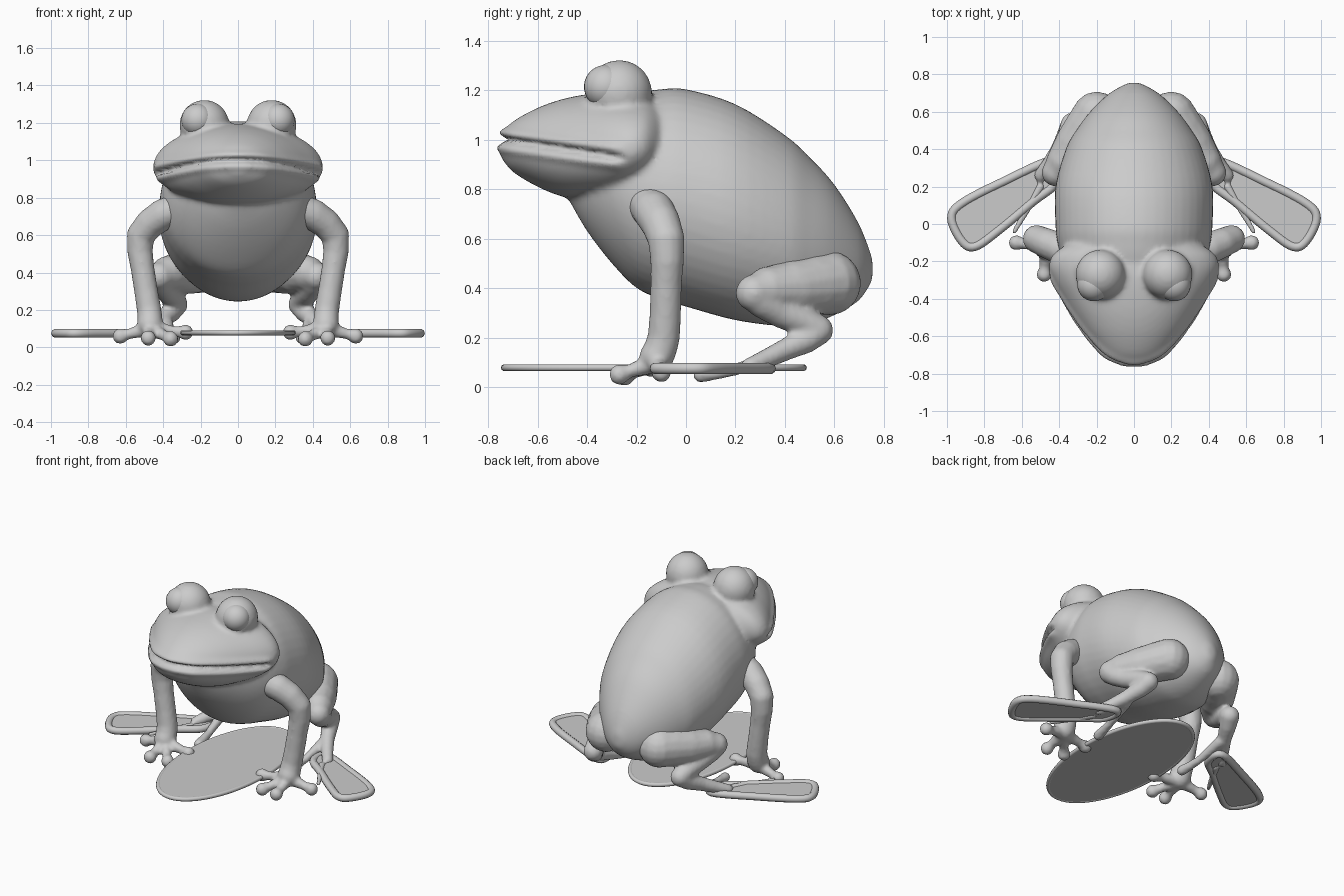
import bpy, bmesh, math
from mathutils import Vector, Matrix

if "Cube" in bpy.data.objects:
    bpy.data.objects.remove(bpy.data.objects["Cube"], do_unlink=True)

# One plain clay colour
clay = bpy.data.materials.new("grey clay")
clay.use_nodes = True
colour = (0.6, 0.6, 0.6, 1)
clay.diffuse_color = colour
clay.node_tree.nodes["Principled BSDF"].inputs["Base Color"].default_value = colour


def finish(bm, name):
    bmesh.ops.recalc_face_normals(bm, faces=bm.faces)
    mesh = bpy.data.meshes.new(name)
    bm.to_mesh(mesh)
    bm.free()
    mesh.materials.append(clay)
    obj = bpy.data.objects.new(name, mesh)
    bpy.context.collection.objects.link(obj)
    for poly in mesh.polygons:
        poly.use_smooth = len(poly.vertices) <= 4
    return obj


def fuse(obj, voxel, passes):
    """Weld overlapping volumes into one skin and relax it."""
    remesh = obj.modifiers.new("weld", "REMESH")
    remesh.mode = "VOXEL"
    remesh.voxel_size = voxel
    remesh.use_smooth_shade = True
    relax = obj.modifiers.new("relax", "SMOOTH")
    relax.factor = 0.5
    relax.iterations = passes


def mirror(obj):
    both = obj.modifiers.new("both sides", "MIRROR")
    both.use_mirror_merge = False


def ball(bm, centre, radius, segments=14):
    bmesh.ops.create_uvsphere(bm, u_segments=segments, v_segments=segments * 2 // 3,
                              radius=radius, matrix=Matrix.Translation(centre))


def curve_value(keys, i, t):
    """Smooth interpolation between neighbouring sections."""
    p = [Vector(keys[min(max(i + k, 0), len(keys) - 1)]) for k in (-1, 0, 1, 2)]
    m0, m1 = (p[2] - p[0]) / 2, (p[3] - p[1]) / 2
    d = p[2] - p[1]
    return p[1] + m0 * t + (3 * d - 2 * m0 - m1) * t**2 + (m0 + m1 - 2 * d) * t**3


def chain(bm, keys):
    """Tapered limb of cones and joints through keys given as (x, y, z, radius)."""
    points = [curve_value(keys, i, t) for i in range(len(keys) - 1) for t in (0, 0.5)]
    points.append(Vector(keys[-1]))
    for p in points:
        ball(bm, p.to_3d(), p.w)
    for a, b in zip(points, points[1:]):
        start, end = a.to_3d(), b.to_3d()
        span = end - start
        turn = span.to_track_quat("Z", "Y").to_matrix().to_4x4()
        bmesh.ops.create_cone(bm, cap_ends=True, segments=14, radius1=a.w, radius2=b.w,
                              depth=span.length, matrix=Matrix.Translation((start + end) / 2) @ turn)


def loft(bm, keys, level, sides=48, steps=4):
    """Egg-shaped sections along y: (y, half width, bottom, top)."""
    sections = [curve_value(keys, i, s / steps) for i in range(len(keys) - 1) for s in range(steps)]
    sections.append(Vector(keys[-1]))
    rings = []
    for y, width, low, high in sections:
        mid = low + (high - low) * level
        ring = []
        for k in range(sides):
            a = math.tau * k / sides
            reach = high - mid if math.sin(a) > 0 else mid - low
            ring.append(bm.verts.new((width * math.cos(a), y, mid + reach * math.sin(a))))
        rings.append(ring)
    for r, s in zip(rings, rings[1:]):
        for k in range(sides):
            n = (k + 1) % sides
            bm.faces.new((r[k], r[n], s[n], s[k]))
    bm.faces.new(rings[0])
    bm.faces.new(rings[-1])


# Torso, head and eye mounds welded together
torso = [(-.47, .10, .75, .95), (-.4, .22, .63, 1.1), (-.3, .32, .5, 1.15),
         (-.2, .38, .4, 1.19), (-.1, .41, .355, 1.205), (0, .42, .325, 1.205),
         (.2, .42, .27, 1.145), (.4, .365, .245, 1.02), (.5, .31, .255, .93),
         (.6, .235, .29, .82), (.7, .13, .35, .66), (.755, .03, .43, .52)]
head = [(-.75, .05, .93, 1.02), (-.7, .16, .87, 1.075), (-.6, .25, .81, 1.13),
        (-.5, .32, .77, 1.165), (-.4, .38, .755, 1.185), (-.3, .435, .755, 1.195),
        (-.22, .455, .78, 1.19), (-.15, .42, .81, 1.18), (-.08, .3, .86, 1.14)]
bm = bmesh.new()
loft(bm, torso, .48)
loft(bm, head, .44)
for side in (-1, 1):
    ball(bm, (side * .18, -.27, 1.19), .133, 28)
body = finish(bm, "body")
fuse(body, .014, 6)
graph = bpy.context.evaluated_depsgraph_get()
skin = bpy.data.meshes.new_from_object(body.evaluated_get(graph))
body.modifiers.clear()
body.data = skin
skin.materials.clear()
skin.materials.append(clay)

# Mouth: a groove pressed between two raised lips
for v in skin.vertices:
    x, y, z = v.co
    if y < -.24 and .8 < z < 1.1:
        gap = z - (1 - .15 * (y + .74))
        fade = min(1, (-.24 - y) / .06)
        press = .03 * math.exp(-(gap / .013) ** 2) - .014 * math.exp(-((abs(gap) - .035) / .02) ** 2)
        inward = Vector((-x, -.2 - y, 0)).normalized()
        v.co += inward * press * fade

# Eyeballs
bm = bmesh.new()
ball(bm, (.215, -.325, 1.215), .088, 28)
mirror(finish(bm, "eyeballs"))

# Front legs with spread, round-tipped fingers
bm = bmesh.new()
chain(bm, [(.3, -.16, .74, .08), (.4, -.13, .71, .085), (.52, -.08, .6, .075),
           (.51, -.08, .42, .064), (.475, -.09, .2, .066), (.47, -.12, .12, .07)])
for x, y, z in ((.63, -.1, .06), (.48, -.27, .05), (.36, -.25, .045), (.28, -.14, .08)):
    tip = Vector((x, y, z))
    palm = Vector((.47, -.12, .1))
    chain(bm, [(*palm, .045), (*palm.lerp(tip, .7), .028), (*tip, .042)])
front_legs = finish(bm, "front_legs")
fuse(front_legs, .012, 4)
mirror(front_legs)

# Hind legs: thigh, folded shank and ankle
bm = bmesh.new()
chain(bm, [(.2, .58, .42, .13), (.31, .43, .4, .115), (.42, .275, .38, .075),
           (.38, .38, .3, .06), (.33, .535, .23, .062), (.4, .4, .15, .045), (.5, .26, .085, .035)])
# Short toes along the inner edge of the foot
chain(bm, [(.38, .38, .13, .035), (.36, .2, .07, .025), (.34, .06, .05, .033)])
chain(bm, [(.5, .2, .075, .025), (.64, -.04, .075, .014)])
hind_legs = finish(bm, "hind_legs")
fuse(hind_legs, .012, 4)
mirror(hind_legs)


def slab(name, outline, height, rim, thickness):
    """Thin web with a rounded rim around its outline."""
    bm = bmesh.new()
    low = [bm.verts.new((x, y, height - thickness)) for x, y in outline]
    high = [bm.verts.new((x, y, height + thickness)) for x, y in outline]
    bm.faces.new(low)
    bm.faces.new(high)
    rings = []
    count = len(outline)
    angles = [math.tau * j / 10 for j in range(10)]
    for k, (x, y) in enumerate(outline):
        along = Vector(outline[(k + 1) % count]) - Vector(outline[k - 1])
        out = Vector((along.y, -along.x)).normalized() * rim
        rings.append([bm.verts.new((x + out.x * math.cos(a), y + out.y * math.cos(a),
                                    height + rim * math.sin(a))) for a in angles])
    for k in range(count):
        r, s = rings[k - 1], rings[k]
        for j in range(10):
            bm.faces.new((r[j - 1], r[j], s[j], s[j - 1]))
        bm.faces.new((low[k - 1], low[k], high[k], high[k - 1]))
    return finish(bm, name)


# Webbed hind feet reaching forward and outward
corners = [(.43, .34), (.7, .225), (.92, .11), (.975, .03), (.92, -.09), (.85, -.12),
           (.72, -.03), (.54, .12), (.42, .22)]
closed = corners[-1:] + corners + corners[:2]
edge = [tuple(curve_value(closed, i + 1, s / 6)) for i in range(len(corners)) for s in range(6)]
mirror(slab("webbed_feet", edge, .075, .024, .012))

# Long oval pad under the body
oval = [(.295 * math.cos(a), -.13 + .605 * math.sin(a)) for a in (math.tau * k / 72 for k in range(72))]
slab("oval_pad", oval, .078, .014, .011)
